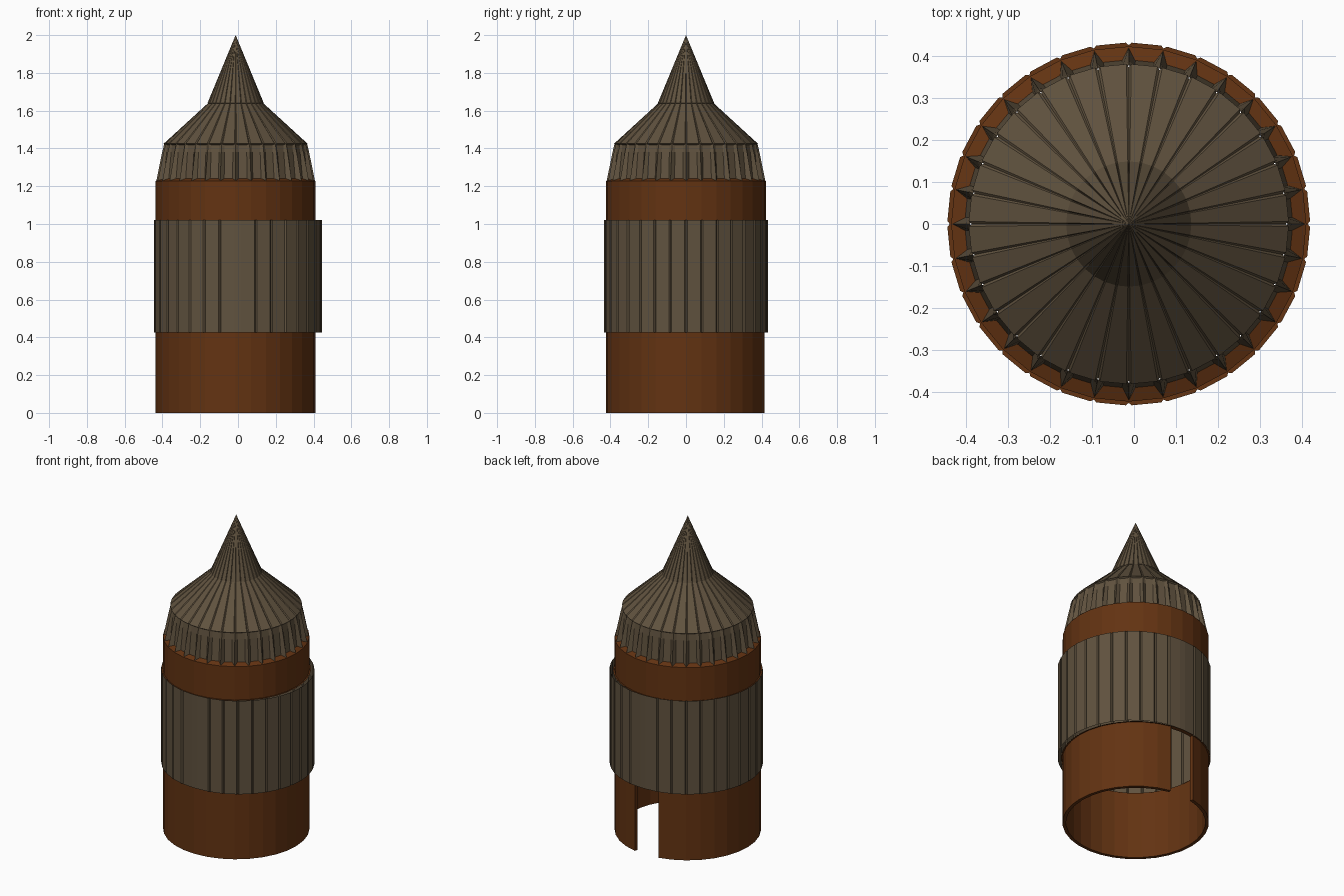
import bpy
import bmesh
import math

SIDES = 32
CX = -0.0125          # axis of the tower
STEP = math.tau / SIDES
GROOVE = math.radians(0.9)

old = bpy.data.objects.get("Cube")
if old:
    bpy.data.objects.remove(old, do_unlink=True)


def material(name, rgb):
    m = bpy.data.materials.new(name)
    m.use_nodes = True
    m.diffuse_color = (*rgb, 1)
    m.node_tree.nodes["Principled BSDF"].inputs["Base Color"].default_value = (*rgb, 1)
    return m


brown = material("rust brown", (0.125, 0.033, 0.006))
grey = material("weathered grey", (0.118, 0.085, 0.049))


def plain(r, z):
    """Regular polygon loop."""
    return [(CX + r * math.cos(k * STEP), r * math.sin(k * STEP), z)
            for k in range(SIDES)]


def jointed(r, z, joint_r, half=GROOVE):
    """Polygon loop whose corners are split by a joint of another radius."""
    pts = []
    for k in range(SIDES):
        for off, rad in ((-half, r), (0, joint_r), (half, r)):
            a = k * STEP + off
            pts.append((CX + rad * math.cos(a), rad * math.sin(a), z))
    return pts


def loft(name, loops, mat, closed=False, skip=()):
    """Skin a stack of equal loops; skip leaves out columns of faces."""
    bm = bmesh.new()
    rings = [[bm.verts.new(p) for p in loop] for loop in loops]
    if closed:
        rings.append(rings[0])
    n = len(rings[0])
    for low, high in zip(rings, rings[1:]):
        for i in range(n):
            if i not in skip:
                j = (i + 1) % n
                bm.faces.new((low[i], low[j], high[j], high[i]))
    if skip:
        # close the cut ends of the wall
        edges = [e for e in bm.edges if e.is_boundary]
        bmesh.ops.holes_fill(bm, edges=edges, sides=len(loops))
    bmesh.ops.delete(bm, geom=[v for v in bm.verts if not v.link_faces], context='VERTS')
    bmesh.ops.remove_doubles(bm, verts=bm.verts, dist=0.00005)
    bmesh.ops.recalc_face_normals(bm, faces=bm.faces)
    mesh = bpy.data.meshes.new(name)
    bm.to_mesh(mesh)
    bm.free()
    obj = bpy.data.objects.new(name, mesh)
    bpy.context.collection.objects.link(obj)
    mesh.materials.append(mat)
    return obj


# Lower wall with a doorway two sides wide at the back
R, INNER = 0.423, 0.403
quarter = SIDES // 4
loft("lower_wall", [plain(R, 0), plain(R, 0.43), plain(INNER, 0.43), plain(INNER, 0)],
     brown, closed=True, skip=(quarter - 1, quarter))

# Upper wall with a slightly sloping top ledge
loft("upper_wall", [plain(R, 1.01), plain(R, 1.228), plain(0.38, 1.245), plain(0.38, 1.01)],
     brown, closed=True)


# Plank band: the right half is pulled outward from the axis
def band_loop(z):
    pts = []
    for i, (x, y, h) in enumerate(jointed(0.4335, z, 0.427)):
        k, part = divmod(i, 3)
        seam = k in (quarter, 3 * quarter)
        if seam and part == 1:
            continue
        pts.append((x + 0.0225 if x > CX else x, y, h))
    return pts


loft("plank_band", [band_loop(0.425), band_loop(1.02)], grey)

# Thin rims between the band and the walls
for label, z in (("lower", 0.428), ("upper", 1.016)):
    loft(label + "_band_rim", [jointed(0.432, z, 0.426), jointed(0.402, z, 0.402)], brown)

# Fluted collar: ridges at the joints taper up under the roof
flute = math.radians(2.3)
loft("fluted_collar", [jointed(0.391, 1.228, 0.42, flute),
                       jointed(0.376, 1.38, 0.389, flute),
                       jointed(0.37, 1.425, 0.378, flute)], grey)

# Roof and spire with grooved joints
loft("roof", [jointed(0.366, 1.415, 0.36), jointed(0.381, 1.425, 0.374),
              jointed(0.146, 1.64, 0.143)], grey)
loft("spire", [jointed(0.138, 1.636, 0.134), jointed(0.149, 1.64, 0.144),
               jointed(0.0002, 2.0, 0.0002)], grey)
